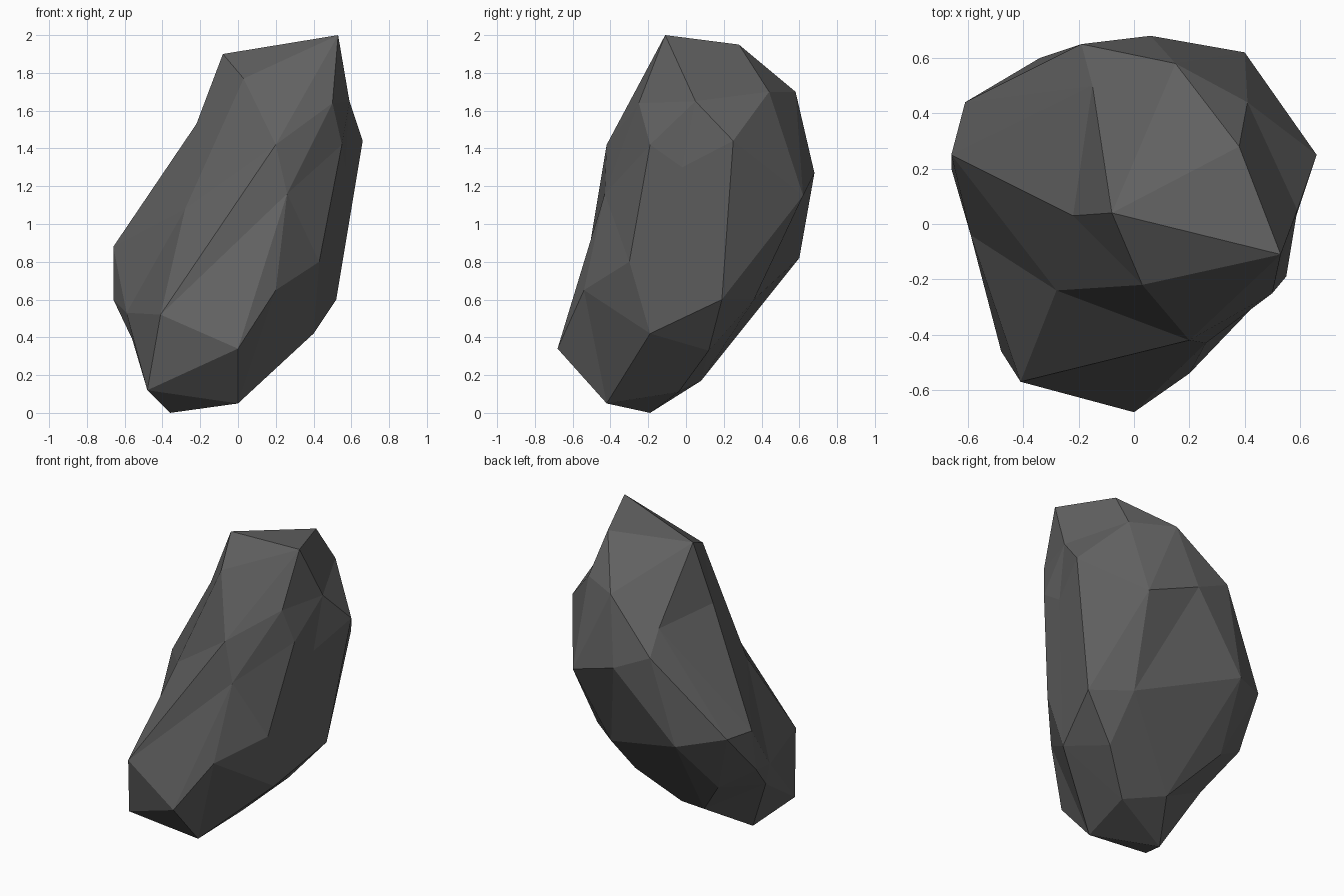
import bpy
import bmesh
from mathutils import Vector

# Remove the default object only
default_cube = bpy.data.objects.get("Cube")
if default_cube:
    bpy.data.objects.remove(default_cube, do_unlink=True)

# Chiselled corners of the boulder, grouped in bands from top to bottom
crown = [(.53, -.11, 2), (.38, .28, 1.95), (-.08, .04, 1.9), (.03, -.22, 1.77),
         (.41, .44, 1.7), (.15, .58, 1.7), (.59, .05, 1.65), (.5, -.25, 1.64)]
shoulder = [(-.22, .03, 1.53), (-.15, .5, 1.52), (.66, .25, 1.44), (.2, -.42, 1.42),
            (.55, -.19, 1.42), (-.19, .65, 1.39), (.57, -.02, 1.3), (.06, .68, 1.27)]
waist = [(.26, -.43, 1.16), (.4, .62, 1.15), (-.28, -.24, 1.08), (-.66, .25, .88),
         (-.61, .44, .88), (-.34, .6, .82), (.43, -.3, .8)]
skirt = [(.2, -.54, .65), (.52, .19, .6), (.3, .36, .6), (-.66, .2, .6),
         (-.59, -.04, .53), (-.41, -.57, .52), (-.44, .29, .46)]
foot = [(.4, -.19, .42), (-.56, -.04, .39), (0, -.68, .34), (.29, .12, .33),
        (-.19, .08, .17), (-.48, -.46, .12), (.06, -.04, .11), (0, -.42, .05),
        (-.36, -.19, 0)]


def rounded(point):
    """Straighten the lean, squash the height and push the point onto a sphere."""
    x, y, z = point
    rise = z - 1
    return Vector((x - rise * .2, y - rise * .15, rise * .6)).normalized()


def build_rock(name, corners, material):
    """Wrap facets around the corners on a sphere, then restore their true places."""
    bm = bmesh.new()
    home = {}
    for corner in corners:
        vert = bm.verts.new(rounded(corner))
        home[vert] = Vector(corner)
    bmesh.ops.convex_hull(bm, input=list(bm.verts))
    for vert, place in home.items():
        vert.co = place
    bmesh.ops.recalc_face_normals(bm, faces=list(bm.faces))
    for face in bm.faces:
        face.smooth = False
    mesh = bpy.data.meshes.new(name)
    bm.to_mesh(mesh)
    bm.free()
    mesh.materials.append(material)
    rock = bpy.data.objects.new(name, mesh)
    bpy.context.collection.objects.link(rock)
    return rock


# One dark grey stone colour
stone = bpy.data.materials.new("dark_grey_stone")
stone.use_nodes = True
stone.diffuse_color = (.12, .12, .12, 1)
stone.node_tree.nodes["Principled BSDF"].inputs["Base Color"].default_value = stone.diffuse_color

build_rock("boulder", crown + shoulder + waist + skirt + foot, stone)
